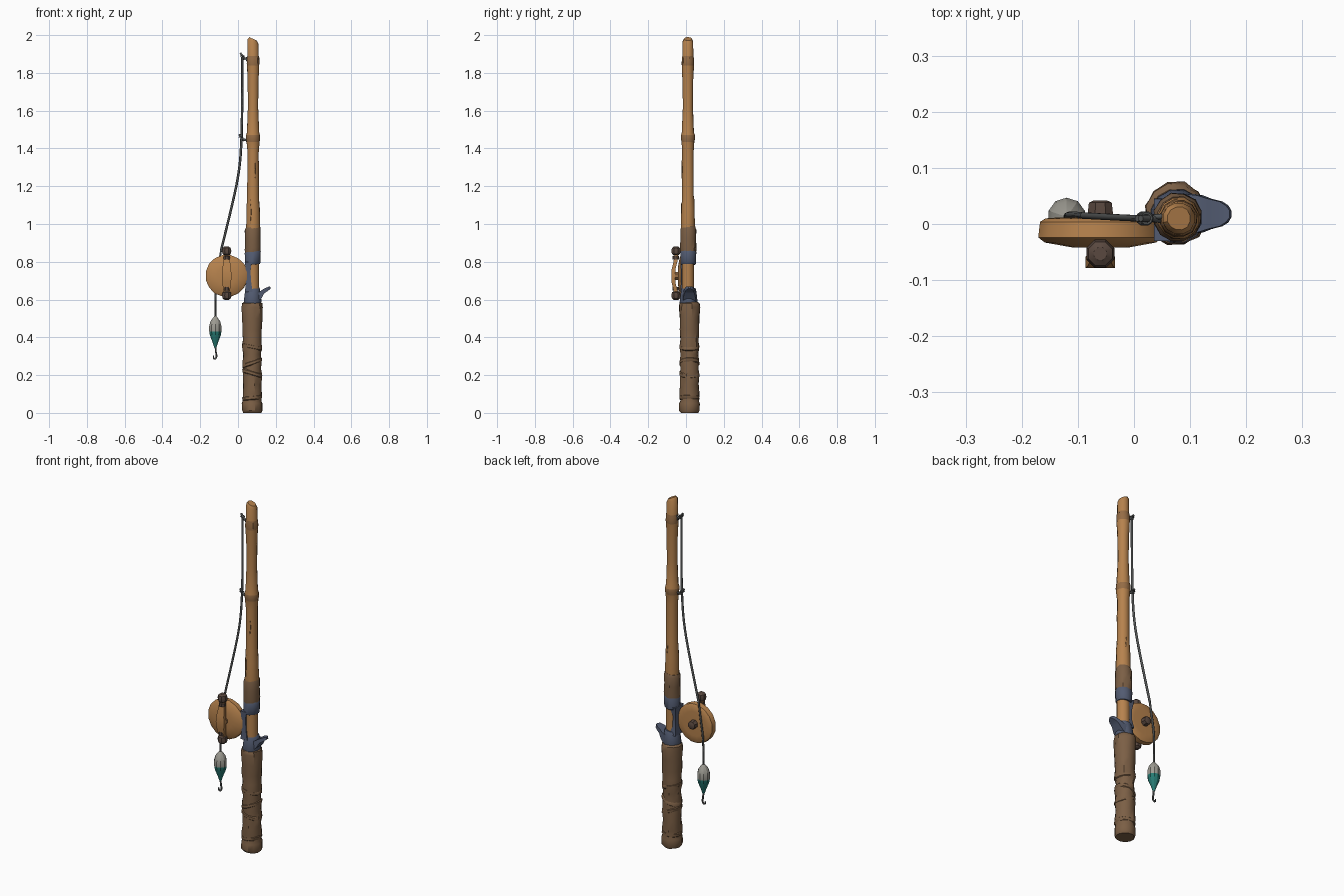
import bpy, bmesh, math, random
from mathutils import Matrix, Vector

random.seed(4)
if "Cube" in bpy.data.objects:
    bpy.data.objects.remove(bpy.data.objects["Cube"])


def material(name, rgb):
    m = bpy.data.materials.new(name)
    m.use_nodes = True
    m.diffuse_color = (*rgb, 1)
    m.node_tree.nodes["Principled BSDF"].inputs["Base Color"].default_value = (*rgb, 1)
    return m


WOOD = material("warm wood", (.47, .225, .075))
NODE = material("dark wood", (.3, .15, .06))
WRAP = material("brown wrap", (.2, .115, .06))
KNOB = material("knob brown", (.1, .065, .05))
SLATE = material("slate metal", (.085, .105, .165))
LINE = material("line grey", (.085, .09, .09))
PALE = material("pale float", (.34, .33, .29))
TEAL = material("teal float", (.02, .2, .175))


def finish(name, bm, mats, angle=35):
    bmesh.ops.recalc_face_normals(bm, faces=bm.faces)
    mesh = bpy.data.meshes.new(name)
    bm.to_mesh(mesh)
    bm.free()
    ob = bpy.data.objects.new(name, mesh)
    bpy.context.collection.objects.link(ob)
    for m in mats:
        mesh.materials.append(m)
    bpy.ops.object.select_all(action='DESELECT')
    ob.select_set(True)
    bpy.context.view_layer.objects.active = ob
    bpy.ops.object.shade_smooth_by_angle(angle=math.radians(angle))
    return ob


def loft(name, rings, mats, rule=None, angle=35):
    """Skin a list of equal-length point rings and cap both ends."""
    bm = bmesh.new()
    loops = [[bm.verts.new(p) for p in ring] for ring in rings]
    n = len(loops[0])
    for a, b in zip(loops, loops[1:]):
        for i in range(n):
            j = (i + 1) % n
            bm.faces.new((a[i], a[j], b[j], b[i]))
    bm.faces.new(loops[0])
    bm.faces.new(loops[-1])
    if rule:
        for f in bm.faces:
            f.material_index = rule(f.calc_center_median())
    return finish(name, bm, mats, angle)


def lathe(name, profile, at, mats, sides=12, turn=None, jitter=0, tilt=0, rule=None, tip=0, angle=35):
    """Turn (height, radius) pairs about an axis through the point at."""
    rings = []
    for k, (h, r) in enumerate(profile):
        ring = []
        for i in range(sides):
            a = math.tau * (i + .5) / sides
            rr = r * (1 + random.uniform(-jitter, jitter))
            x, y = rr * math.cos(a), rr * math.sin(a)
            slope = tilt + (tip if k >= len(profile) - 2 else 0)
            p = Vector((x, y, h + x * slope))
            ring.append((turn @ p if turn else p) + Vector(at))
        rings.append(ring)
    return loft(name, rings, mats, rule, angle)


def tube(name, pts, radius, mat, smooth=True):
    """Round wire through points; each may carry its own thickness factor."""
    cu = bpy.data.curves.new(name, 'CURVE')
    cu.dimensions = '3D'
    cu.bevel_depth = radius
    cu.bevel_resolution = 1
    cu.resolution_u = 6
    cu.use_fill_caps = True
    sp = cu.splines.new('NURBS' if smooth else 'POLY')
    sp.points.add(len(pts) - 1)
    for q, p in zip(sp.points, pts):
        q.co = (*p[:3], 1)
        q.radius = p[3] if len(p) > 3 else 1
    if smooth:
        sp.use_endpoint_u = True
        sp.order_u = 3
    cu.materials.append(mat)
    ob = bpy.data.objects.new(name, cu)
    bpy.context.collection.objects.link(ob)
    bpy.ops.object.select_all(action='DESELECT')
    ob.select_set(True)
    bpy.context.view_layer.objects.active = ob
    bpy.ops.object.convert(target='MESH')


AXIS = (.08, .01, 0)
TO_FRONT = Matrix.Rotation(math.pi / 2, 3, 'X')   # turns +z to -y

# Bamboo-like pole with swollen, darker joints and a slanted cut tip
lathe("pole", [(.5, .033), (.82, .033), (.98, .038), (1.08, .036), (1.15, .032), (1.38, .031),
               (1.435, .035), (1.45, .038), (1.47, .038), (1.485, .033), (1.62, .028),
               (1.75, .029), (1.84, .033), (1.85, .034), (1.88, .033), (1.89, .03),
               (1.965, .029), (1.98, .021)], AXIS, [WOOD, NODE], jitter=.03, tip=-.45,
      rule=lambda c: int(1.435 < c.z < 1.47 or 1.84 < c.z < 1.885))

# Splits in the wood
for x, y, z, h in ((.065, -.024, 1.0, .13), (.09, -.022, 1.24, .1), (.085, .042, 1.05, .11)):
    tube("wood_split", [(x, y, z, .3), (x + .004, y, z + h / 2), (x, y, z + h, .1)], .003, NODE, False)

# Cloth sleeve above the reel
lathe("upper_wrap", [(.84, .041), (.87, .044), (.92, .042), (.97, .043), (.985, .038)],
      (.078, .012, 0), [WRAP], jitter=.04, tilt=.15)

# Bound hand grip
grip = [(.0, .048), (.012, .054), (.05, .055), (.065, .05), (.1, .053), (.15, .049), (.2, .053),
        (.235, .048), (.27, .052), (.31, .047), (.35, .053), (.39, .049), (.44, .052),
        (.5, .054), (.56, .057), (.58, .054), (.588, .044)]
lathe("grip", grip, (.075, .018, 0), [WRAP], jitter=.05)
for z, t in ((.08, .1), (.21, -.3), (.265, .35), (.35, -.2)):
    lathe("grip_binding", [(z - .014, .047), (z - .007, .054), (z + .007, .054), (z + .014, .047)],
          (.075, .018, 0), [WRAP], jitter=.03, tilt=t)

# Metal collars and reel seat
lathe("lower_collar", [(.578, .047), (.585, .049), (.62, .045), (.65, .041), (.66, .036)],
      (.077, .014, 0), [SLATE], tilt=.12)
lathe("upper_collar", [(.785, .038), (.79, .042), (.85, .044), (.858, .04)],
      (.078, .012, 0), [SLATE], tilt=.1)


def slab(x0, x1, y0, y1, z):
    return [(x0, y0, z), (x1, y0, z), (x1, y1, z), (x0, y1, z)]


loft("reel_seat", [slab(.036, .078, -.03, .045, .64), slab(.042, .07, -.027, .035, .69),
                   slab(.042, .066, -.027, .035, .75), slab(.036, .072, -.03, .045, .8)], [SLATE])

# Finger trigger
trigger = []
for x, z, w, t in ((.095, .61, .036, .026), (.118, .623, .033, .018), (.135, .643, .027, .011),
                   (.155, .655, .022, .009), (.166, .661, .015, .008), (.172, .663, .006, .005)):
    trigger.append([(x + .3 * t, .018 - w, z - t), (x + .3 * t, .018 + w, z - t),
                    (x - .3 * t, .018 + w, z + t), (x - .3 * t, .018 - w, z + t)])
loft("finger_trigger", trigger, [SLATE])

# Wooden reel drum, hub and crank
REEL = (-.06, 0, .725)
lathe("reel_drum", [(-.012, .07), (-.01, .1), (-.004, .11), (.024, .112), (.033, .1), (.042, .05)],
      REEL, [WOOD], sides=16, turn=TO_FRONT, jitter=.015)
lathe("reel_back_hub", [(-.042, .013), (-.038, .022), (-.022, .024), (.0, .024)],
      REEL, [KNOB], sides=8, turn=TO_FRONT)
lathe("crank_hub", [(.03, .024), (.06, .024), (.066, .016)], REEL, [NODE], sides=8, turn=TO_FRONT)

crank = []
for z, w, y in ((.61, .013, -.05), (.65, .018, -.056), (.69, .023, -.066), (.725, .026, -.068),
                (.76, .023, -.066), (.8, .018, -.056), (.85, .013, -.05)):
    crank.append(slab(-.06 - w, -.06 + w, y - .01, y + .01, z))
loft("crank_bar", crank, [WOOD])
for z in (.622, .857):
    lathe("crank_knob", [(-.024, .012), (-.016, .023), (0, .027), (.016, .023), (.024, .012)],
          (-.06, -.053, z), [KNOB], sides=8)
    lathe("crank_binding", [(-.009, .019), (.009, .019)],
          (-.06, -.055, z + (.035 if z < .7 else -.035)), [KNOB], sides=8)

# Line guides tied to the pole
for z, x in ((1.43, .006), (1.86, .012)):
    tube("line_guide", [(.06, .008, z - .015), (.045, .008, z + .012), (x + .02, .01, z + .02),
                        (x, .01, z + .045)], .006, LINE, False)
    tube("guide_prong", [(.055, .014, z + .025), (.03, .012, z + .012), (x + .006, .016, z + .02)],
         .005, LINE, False)
    bpy.ops.mesh.primitive_torus_add(major_radius=.01, minor_radius=.003, major_segments=10,
                                     minor_segments=5, location=(x + .01, .01, z + .03))
    ring = bpy.context.object
    ring.name = "guide_ring"
    ring.data.materials.append(LINE)
    bpy.ops.object.shade_smooth_by_angle()

# Fishing line from tip guide, behind the reel, down to the float
tube("upper_line", [(.022, .01, 1.885), (.022, .01, 1.65), (.02, .01, 1.46), (.008, .01, 1.28),
                    (-.035, .012, 1.08), (-.09, .015, .86)], .0065, LINE)
tube("lower_line", [(-.09, .015, .86), (-.105, .017, .76), (-.118, .017, .68), (-.12, .014, .6),
                    (-.12, .013, .5)], .0055, LINE)

# Two-tone float, its cap and hook
lathe("float", [(.345, .006), (.37, .014), (.41, .03), (.432, .034), (.46, .034), (.485, .027),
                (.505, .012), (.512, .006)], (-.12, .013, 0), [PALE, TEAL], sides=10,
      rule=lambda c: int(c.z < .432), angle=25)
tube("hook", [(-.12, .013, .36), (-.118, .013, .325), (-.112, .013, .3), (-.12, .013, .284),
              (-.132, .013, .29), (-.13, .013, .303, .4)], .005, LINE)
